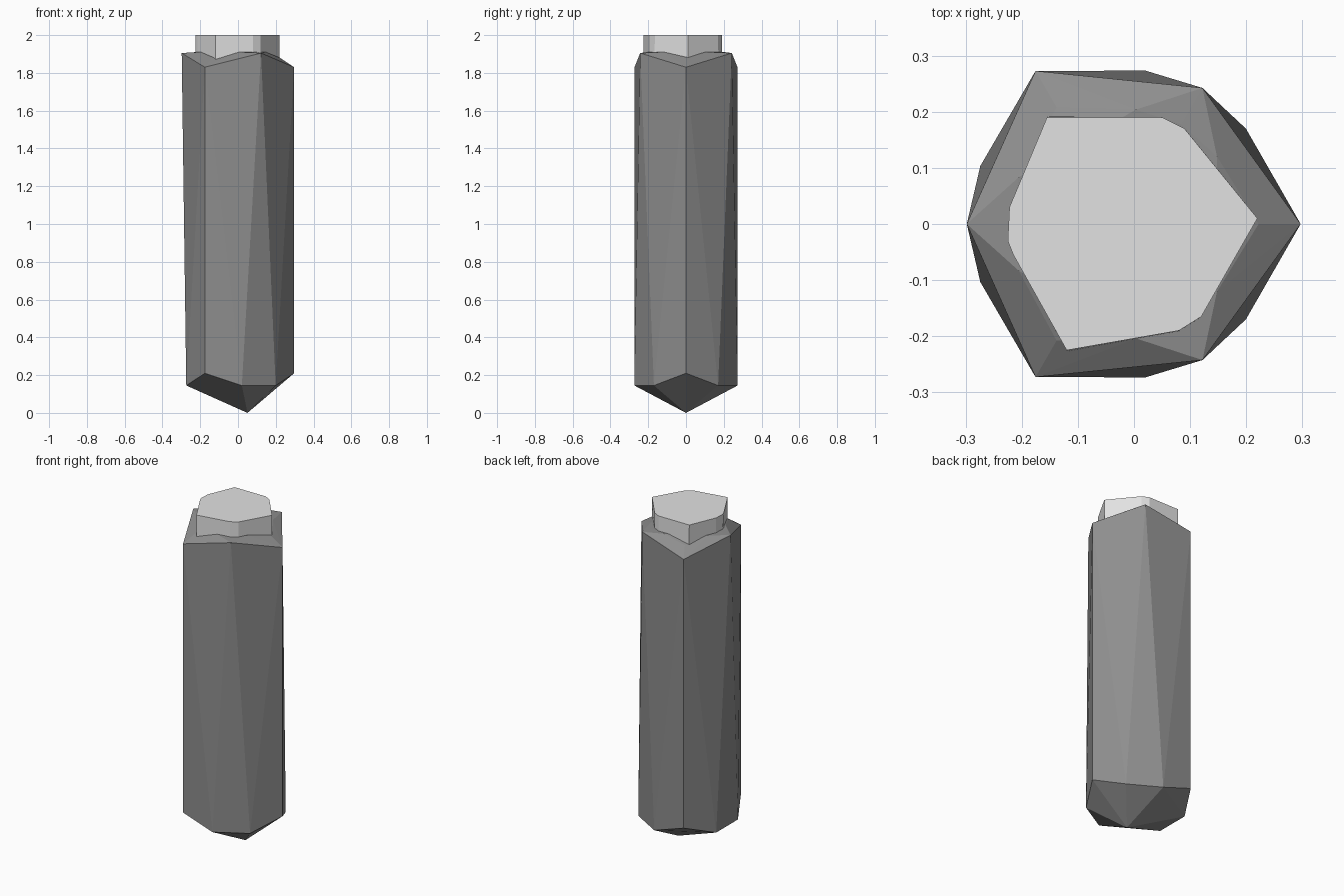
import bpy, bmesh
from math import radians, cos, sin

cube = bpy.data.objects.get("Cube")
if cube:
    bpy.data.objects.remove(cube, do_unlink=True)

AXIS_X = -0.018  # centre line of the three-sided column


def material(name, value):
    mat = bpy.data.materials.new(name)
    mat.use_nodes = True
    colour = (value, value, value, 1)
    mat.diffuse_color = colour
    mat.node_tree.nodes["Principled BSDF"].inputs["Base Color"].default_value = colour
    return mat


def finish(name, bm, mat):
    bmesh.ops.recalc_face_normals(bm, faces=bm.faces)
    mesh = bpy.data.meshes.new(name)
    bm.to_mesh(mesh)
    bm.free()
    mesh.materials.append(mat)
    obj = bpy.data.objects.new(name, mesh)
    bpy.context.collection.objects.link(obj)
    return obj


def ring(bm, radius, z, angles):
    """Repeat corner angles around three-fold symmetry."""
    for turn in (0, 120, 240):
        for angle in angles:
            a = radians(angle + turn)
            bm.verts.new((AXIS_X + radius * cos(a), radius * sin(a), z))


dark_stone = material("dark grey", 0.27)
pale_stone = material("pale grey", 0.76)

# Faceted column: convex skin over rings of corners
bm = bmesh.new()
ring(bm, 0.315, 1.83, [0])          # low top corners
ring(bm, 0.28, 1.905, [60])         # high top corners
ring(bm, 0.24, 1.88, [0])           # inner rim, low corners
ring(bm, 0.205, 1.91, [36, 60, 84]) # inner rim, high corners
ring(bm, 0.315, 0.21, [0])          # lower corners above the point
ring(bm, 0.276, 0.145, [38, 82])    # lower bevel corners
bm.verts.new((0.05, 0, 0))          # tip
hull = bmesh.ops.convex_hull(bm, input=bm.verts)
unused = [v for v in hull["geom_interior"] if isinstance(v, bmesh.types.BMVert)]
bmesh.ops.delete(bm, geom=unused, context='VERTS')
finish("column", bm, dark_stone)

# Irregular plug standing out of the top
outline = [(-0.155, 0.19), (0.05, 0.19), (0.09, 0.17), (0.22, 0.01),
           (0.12, -0.165), (0.08, -0.19), (-0.12, -0.225),
           (-0.215, -0.055), (-0.225, -0.03), (-0.222, 0.03)]
bm = bmesh.new()
lower = [bm.verts.new((x * 0.99, y * 1.01, 1.82)) for x, y in outline]
upper = [bm.verts.new((x, y, 2)) for x, y in outline]
bm.faces.new(upper)
bm.faces.new(lower[::-1])
for i in range(len(outline)):
    j = (i + 1) % len(outline)
    bm.faces.new((lower[i], lower[j], upper[j], upper[i]))
finish("top_plug", bm, pale_stone)
